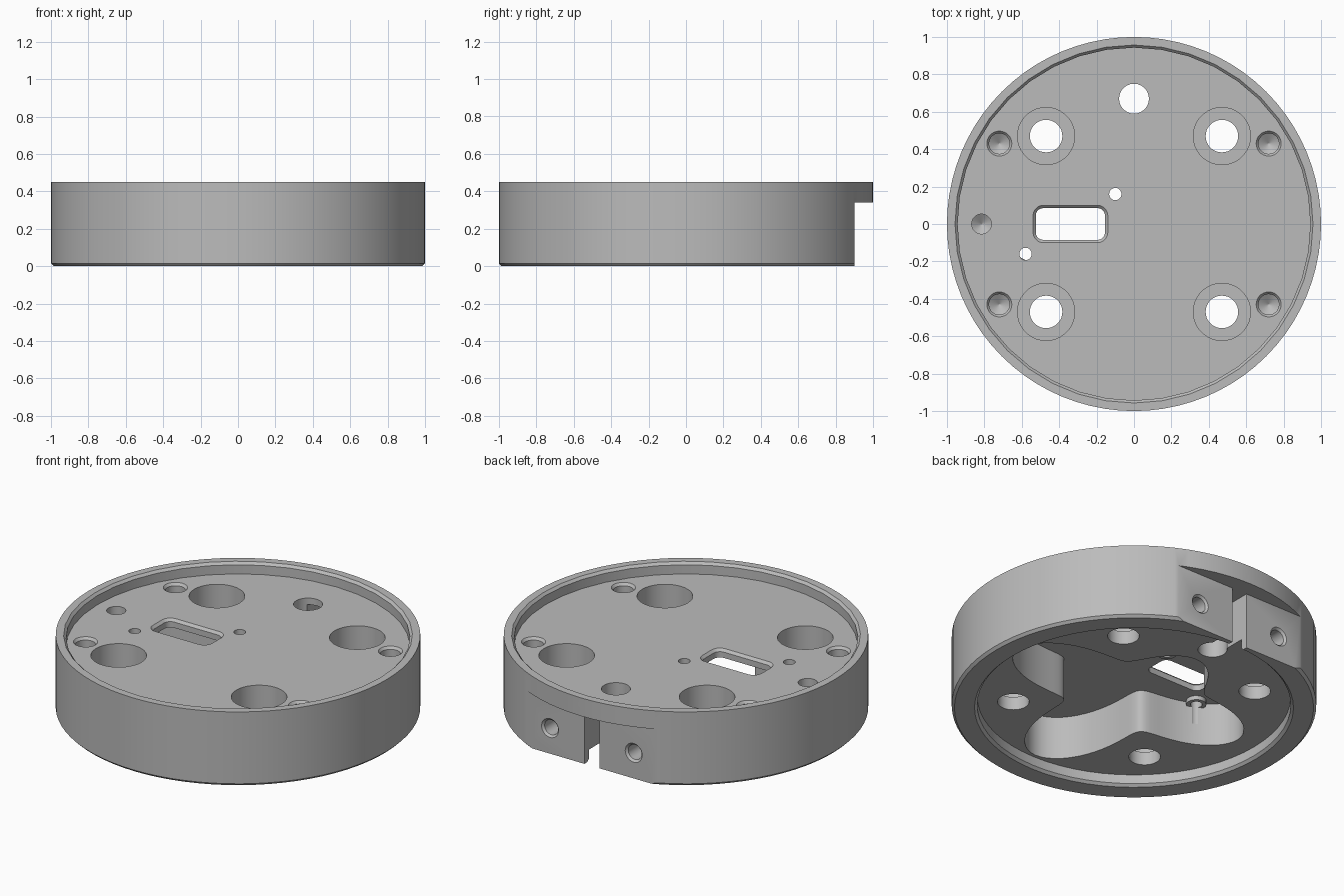
import bpy
import bmesh
from math import sin, cos, pi, radians
from mathutils import Matrix

cube = bpy.data.objects.get("Cube")
if cube:
    bpy.data.objects.remove(cube, do_unlink=True)

grey = bpy.data.materials.new("plain grey")
grey.use_nodes = True
grey.diffuse_color = (0.5, 0.5, 0.5, 1)
grey.node_tree.nodes["Principled BSDF"].inputs["Base Color"].default_value = (0.5, 0.5, 0.5, 1)


def loft(name, rings, matrix=Matrix()):
    """Solid skinned through equal rings of points, capped at both ends."""
    bm = bmesh.new()
    loops = [[bm.verts.new(p) for p in ring] for ring in rings]
    n = len(loops[0])
    for low, high in zip(loops, loops[1:]):
        for i in range(n):
            j = (i + 1) % n
            bm.faces.new((low[i], low[j], high[j], high[i]))
    bm.faces.new(loops[0][::-1])
    bm.faces.new(loops[-1])
    bm.transform(matrix)
    bmesh.ops.recalc_face_normals(bm, faces=bm.faces)
    mesh = bpy.data.meshes.new(name)
    bm.to_mesh(mesh)
    bm.free()
    mesh.materials.append(grey)
    obj = bpy.data.objects.new(name, mesh)
    bpy.context.collection.objects.link(obj)
    return obj


def turned(name, profile, x=0, y=0, sides=28, matrix=Matrix()):
    """Round solid from (radius, height) pairs."""
    rings = [[(x + r * cos(2 * pi * i / sides), y + r * sin(2 * pi * i / sides), z)
              for i in range(sides)] for r, z in profile]
    return loft(name, rings, matrix)


def box(name, x0, x1, y0, y1, z0, z1):
    return loft(name, [[(x0, y0, z), (x1, y0, z), (x1, y1, z), (x0, y1, z)] for z in (z0, z1)])


def rounded(w, h, r, z, cx):
    """Rounded rectangle ring."""
    pts = []
    for k, (sx, sy) in enumerate(((1, 1), (-1, 1), (-1, -1), (1, -1))):
        for i in range(6):
            a = pi / 2 * (k + i / 5)
            pts.append((cx + sx * (w / 2 - r) + r * cos(a), sy * (h / 2 - r) + r * sin(a), z))
    return pts


def combine(tool, operation="DIFFERENCE"):
    """Boolean a tool into the body, then remove the tool."""
    tool.hide_render = True
    mod = body.modifiers.new("shape", "BOOLEAN")
    mod.operation = operation
    mod.solver = "EXACT"
    mod.object = tool
    bpy.context.view_layer.objects.active = body
    bpy.ops.object.modifier_apply(modifier=mod.name)
    bpy.data.objects.remove(tool, do_unlink=True)


# Main disc with chamfered lower edge
TOP, FLOOR, CEILING, LEDGE = 0.45, 0.38, 0.33, 0.07
body = turned("base_housing", [(0.985, 0), (1, 0.015), (1, TOP)], sides=80)

# Shallow recesses above and below
combine(turned("top_recess", [(0.943, FLOOR), (0.943, 0.435), (0.957, TOP), (0.957, 0.6)], sides=40))
combine(turned("bottom_recess", [(0.875, -0.1), (0.875, 0), (0.86, 0.015), (0.86, LEDGE)], sides=64))


# Lobed pocket leaving four bosses: lobes point right, back, left and front
def pocket_ring(z, n=144):
    lobes = (0.82, 0.53, 0.74, 0.84)
    ring = []
    for i in range(n):
        a = 2 * pi * i / n
        lobe = lobes[round(a / (pi / 2)) % 4]
        t = abs((a % (pi / 2)) - pi / 4) / (pi / 4)
        r = 0.385 + (lobe - 0.385) * t * t * (3 - 2 * t)
        ring.append((r * cos(a), r * sin(a), z))
    return ring


combine(loft("pocket", [pocket_ring(0.04), pocket_ring(CEILING)]))

# Flat at the back under the rim, with a cable slot
combine(box("back_flat", -0.7, 0.7, 0.9, 1.2, -0.1, 0.34))
combine(box("cable_slot", -0.05, 0.05, 0.67, 1.1, -0.1, 0.34))
combine(turned("cable_hole", [(0.08, -0.1), (0.08, 0.6)], 0, 0.67))

# Counterbored mounting holes and small blind pins
for sx in (-1, 1):
    for sy in (-1, 1):
        combine(turned("mounting_hole", [(0.087, -0.1), (0.087, 0.15), (0.153, 0.15), (0.153, 0.6)],
                       sx * 0.47, sy * 0.47, 36))
        combine(turned("pin_hole", [(0.002, 0.2), (0.055, 0.235), (0.055, 0.365),
                                    (0.067, FLOOR), (0.067, 0.42)], sx * 0.72, sy * 0.43))
    # Clamp screw holes in the back flat
    turn = Matrix.Translation((sx * 0.28, 0.9, 0.155)) @ Matrix.Rotation(radians(-90), 4, "X")
    combine(turned("screw_hole", [(0.002, -0.25), (0.045, -0.22), (0.045, -0.012),
                                  (0.057, 0), (0.057, 0.05)], matrix=turn))
combine(turned("side_pin_hole", [(0.002, 0.2), (0.053, 0.235), (0.053, 0.42)], -0.815, 0))

# Connector window with chamfered mouth
combine(loft("connector_window", [rounded(0.37, 0.17, 0.04, 0.2, -0.34),
                                  rounded(0.37, 0.17, 0.04, 0.365, -0.34),
                                  rounded(0.4, 0.2, 0.055, FLOOR, -0.34),
                                  rounded(0.4, 0.2, 0.055, 0.42, -0.34)]))

# Drilled standoffs either side of the window
for x, y in ((-0.1, 0.16), (-0.58, -0.16)):
    combine(turned("standoff", [(0.055, 0.305), (0.055, 0.35)], x, y), "UNION")
    combine(turned("standoff_hole", [(0.033, 0.2), (0.033, 0.6)], x, y, 20))

# Smooth walls, crisp edges
bpy.ops.object.select_all(action="DESELECT")
body.select_set(True)
bpy.context.view_layer.objects.active = body
bpy.ops.object.shade_smooth_by_angle(angle=radians(25))
